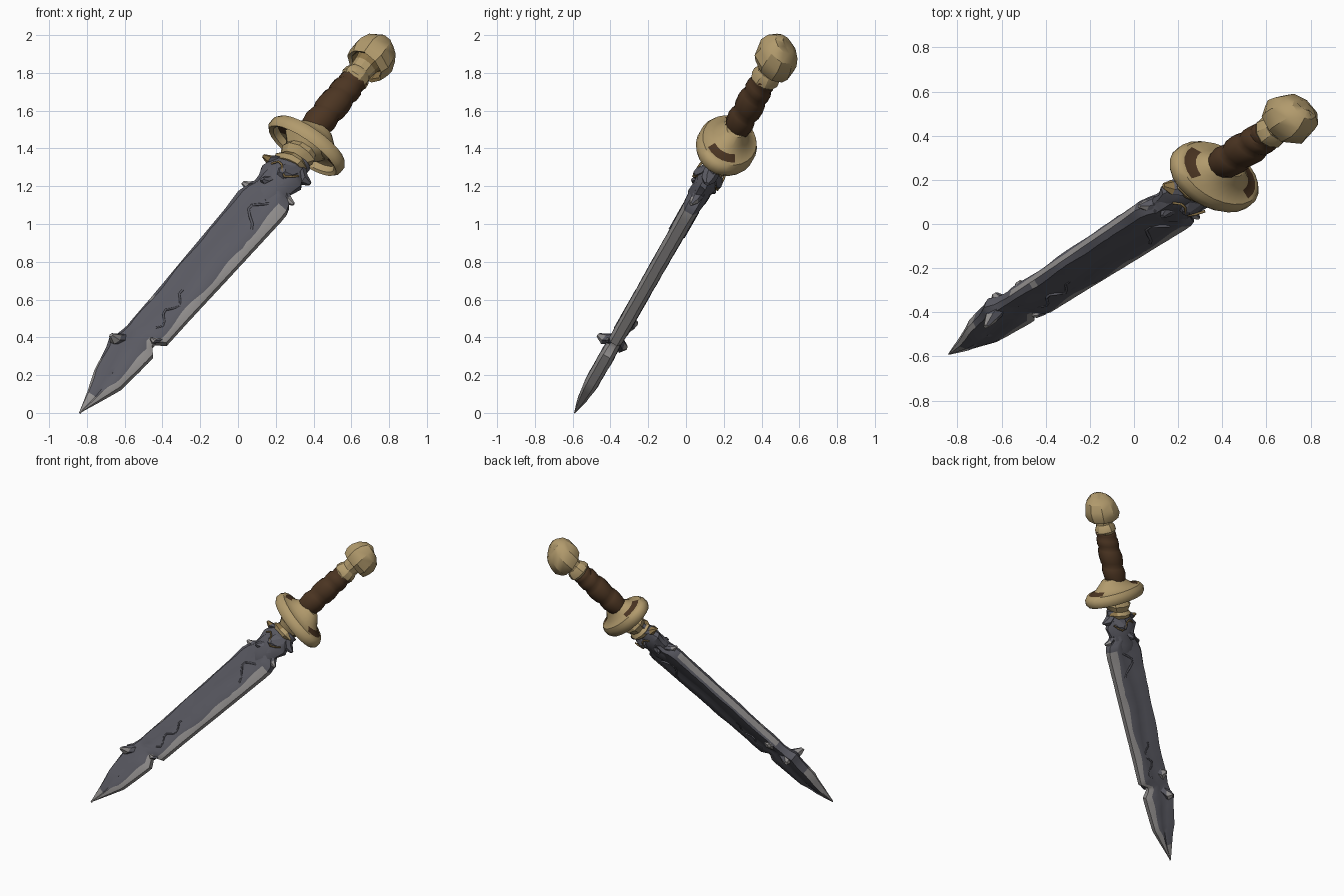
import bpy, bmesh, math, random
from mathutils import Matrix, Vector

random.seed(4)
if "Cube" in bpy.data.objects:
    bpy.data.objects.remove(bpy.data.objects["Cube"])

# Dagger frame: local x = blade width, y = thickness, z = distance from the tip
LENGTH = Vector((0.583, 0.402, 0.707)).normalized()
THICK = Vector((0, 0.87, -0.495)).normalized()
WIDTH = THICK.cross(LENGTH).normalized()
FRAME = Matrix((WIDTH, THICK, LENGTH)).transposed().to_4x4()
FRAME.translation = (-0.84, -0.59, 0)


def material(name, rgb):
    m = bpy.data.materials.new(name)
    m.use_nodes = True
    lin = [(c / 255) ** 2.2 for c in rgb] + [1]
    m.diffuse_color = lin
    m.node_tree.nodes["Principled BSDF"].inputs["Base Color"].default_value = lin
    return m


STEEL = material("dark steel", (90, 90, 98))
SILVER = material("worn silver edge", (146, 143, 142))
BRASS = material("pale brass", (176, 153, 108))
TARNISH = material("tarnished brass", (138, 115, 74))
LEATHER = material("brown leather", (77, 56, 39))


def finish(name, bm, mats, rule=None, angle=35):
    bmesh.ops.recalc_face_normals(bm, faces=bm.faces)
    if rule:
        for f in bm.faces:
            f.material_index = rule(f.calc_center_median(), f)
    mesh = bpy.data.meshes.new(name)
    bm.to_mesh(mesh)
    bm.free()
    for m in mats:
        mesh.materials.append(m)
    for p in mesh.polygons:
        p.use_smooth = True
    mesh.set_sharp_from_angle(angle=math.radians(angle))
    ob = bpy.data.objects.new(name, mesh)
    bpy.context.collection.objects.link(ob)
    ob.matrix_world = FRAME


def skin(bm, rings):
    """Join closed rings of points, cap both ends, return the faces by row."""
    rows = [[bm.verts.new(p) for p in r] for r in rings]
    n = len(rows[0])
    faces = []
    for a, b in zip(rows, rows[1:]):
        faces.append([bm.faces.new((a[i], a[(i + 1) % n], b[(i + 1) % n], b[i]))
                      for i in range(n)])
    bm.faces.new(rows[0])
    bm.faces.new(rows[-1])
    return faces


def lathe(profile, sides, sx=1, sy=1, cx=0, tilt=0, jitter=0, phase=0.8):
    bm = bmesh.new()
    rings = []
    for r, s in profile:
        ring = []
        for i in range(sides):
            a = math.tau * (i + 0.5) / sides
            k = r * (1 + random.uniform(-jitter, jitter))
            ring.append((cx + k * sx * math.cos(a), k * sy * math.sin(a),
                         s + tilt * math.cos(a + phase)))
        rings.append(ring)
    skin(bm, rings)
    return bm


# Blade: distance, left edge, right edge, half thickness
stations = [
    (0, -.002, .002, .003), (.12, -.036, .045, .026), (.25, -.082, .092, .04),
    (.40, -.112, .107, .042), (.465, -.135, .113, .042), (.507, -.112, .116, .04),
    (.55, -.104, .08, .036), (.575, -.1, .08, .036), (.61, -.1, .132, .04),
    (.8, -.096, .14, .042), (1.15, -.094, .16, .044), (1.45, -.092, .176, .046),
    (1.58, -.098, .183, .048), (1.63, -.085, .182, .05), (1.67, -.062, .17, .054),
    (1.70, -.06, .125, .055), (1.8, -.055, .12, .055)]
dense = []
for a, b in zip(stations, stations[1:]):
    steps = max(1, round((b[0] - a[0]) / 0.04))
    dense += [[u + (v - u) * k / steps for u, v in zip(a, b)] for k in range(steps)]
dense.append(stations[-1])
rings = []
for s, l, r, t in dense:
    w = r - l
    margin = min(w * .25, .036 + .009 * math.sin(s * 17) + .012 * (s > 1.3))
    mid = (l + r) / 2 + 0.015 * math.sin(s * 9)
    cols = [(l + margin * .5, .9), (mid - w * .12, .94), (mid, .76),
            (mid + w * .12, .97), (r - margin, .92), (r, .5)]
    bump = lambda: random.uniform(0.97, 1.03)
    front = [(x, -t * k * bump(), s) for x, k in [(l, .35)] + cols]
    back = [(x, t * k * bump(), s) for x, k in reversed([(l + .012, .55)] + cols)]
    rings.append(front + back)

# Worn edges are silver: right bevels and edge, left edge in places, whole tip
bm = bmesh.new()
for row, (s, *_), (s_end, *_) in zip(skin(bm, rings), dense, dense[1:]):
    worn = set()
    if s < 1.6:
        worn |= {5, 6, 7}
    if s < .3:
        worn |= {0, 13, 12}
    if s < .12:
        worn = set(range(14))
    if .6 < s < 1.55:
        worn |= {13}
    if .76 < s < .8:
        worn |= {0}
    for i in worn:
        row[i].material_index = 1
finish("blade", bm, [STEEL, SILVER], angle=40)

# Ricasso: lumpy steel block under the collar
ricasso = lathe([(.7, 1.6), (.95, 1.66), (.9, 1.73), (1.08, 1.79), (.85, 1.85),
                 (.75, 1.92)], 12, .115, .062, .035, .012, .07)
finish("ricasso", ricasso, [STEEL])


def shard(name, base, tip, rx, ry, mats):
    """Chipped splinter, curling from a broad base to a blunt point."""
    base, tip = Vector(base), Vector(tip)
    reach = (tip - base).length
    side = (tip - base).cross(Vector((0, 0, 1))).normalized()
    rings = []
    for k, size in ((0, 1), (.5, .85), (1, .3)):
        c = base.lerp(tip, k) + Vector((0, 0, -.015 * math.sin(k * math.pi)))
        rings.append([c + side * rx * size * math.cos(i * math.tau / 6)
                      + Vector((0, 0, ry * size * math.sin(i * math.tau / 6)))
                      for i in range(6)])
    b = bmesh.new()
    skin(b, rings)
    finish(name, b, mats,
           lambda c, f: min(len(mats) - 1, int((c - base).length > reach * .72)), 30)


# Torn splinters on the blade and ricasso
shard("tip_curl_front", (-.07, -.01, .50), (-.108, -.095, .44), .035, .045, [STEEL, SILVER])
shard("tip_curl_back", (-.05, .01, .52), (-.085, .068, .475), .04, .05, [STEEL, SILVER])
shard("edge_curl_back", (-.04, .01, .66), (-.08, .052, .65), .04, .05, [STEEL, SILVER])
shard("notch_hook", (.10, -.02, .60), (.055, -.045, .57), .018, .02, [STEEL, SILVER])
shard("left_lower_hook", (-.05, 0, 1.68), (-.11, -.02, 1.635), .03, .03, [STEEL, SILVER])
shard("left_upper_hook", (-.03, 0, 1.87), (-.118, -.01, 1.835), .045, .03, [STEEL, TARNISH])
shard("right_lower_hook", (.11, 0, 1.73), (.185, -.01, 1.69), .03, .03, [STEEL, SILVER])
shard("right_upper_hook", (.10, 0, 1.88), (.178, .01, 1.85), .045, .035, [STEEL])
for n, label in ((-1, "front"), (1, "back")):
    shard(label + "_ricasso_flap", (.05, n * .03, 1.85), (.04, n * .08, 1.79), .06, .06, [STEEL])
    shard(label + "_ricasso_flap_low", (.0, n * .03, 1.75), (-.02, n * .07, 1.69), .035, .035,
          [STEEL])


def ridge(name, points, radius, mat):
    """Raised crooked seam lying on a surface."""
    cu = bpy.data.curves.new(name, "CURVE")
    cu.dimensions = "3D"
    cu.bevel_depth = radius
    cu.bevel_resolution = 1
    sp = cu.splines.new("POLY")
    sp.points.add(len(points) - 1)
    for p, q in zip(sp.points, points):
        p.co = (*q, 1)
    cu.materials.append(mat)
    ob = bpy.data.objects.new(name, cu)
    bpy.context.collection.objects.link(ob)
    ob.matrix_world = FRAME


# Crooked seams on both faces, and thin tarnished trim at the root
for n, label in ((-1, "front"), (1, "back")):
    ridge(label + "_lower_seam", [(.04 + .025 * math.sin(i * 1.3), n * .036, .64 + i * .03)
                                  for i in range(10)], .006, STEEL)
    ridge(label + "_upper_seam", [(.06 + .045 * math.cos(i * .9), n * .042, 1.42 + i * .03)
                                  for i in range(7)], .007, STEEL)
    ridge(label + "_root_trim", [(-.04 + i * .027, n * (.075 - .002 * (i - 3) ** 2),
                                  1.80 + .03 * math.sin(i * 1.2)) for i in range(7)], .006, TARNISH)

# Collar between blade and guard
collar = lathe([(.08, 1.86), (.095, 1.885), (.075, 1.91), (.098, 1.95), (.085, 1.98),
                (.13, 2.03)], 10, 1, .85, .025, .018, .08)
finish("collar", collar, [BRASS, TARNISH], lambda c, f: int(1.89 < c.z < 1.91), 30)

# Guard: oval dome with a rolled rim and leather insets at its two ends
guard_profile = [(.4, 2.02), (.58, 2.035), (.8, 2.03), (.84, 1.995), (.93, 1.985), (1.0, 2.005),
                 (1.0, 2.04), (.92, 2.065), (.84, 2.068), (.62, 2.085), (.48, 2.115),
                 (.32, 2.15)]


def guard_colour(c, f):
    x, y = (c.x - .03) / .236, c.y / .16
    r = math.hypot(x, y)
    above = .6 < r < .84 and c.z > 2.05 and abs(x) > .78 * r
    below = .58 < r < .8 and c.z < 2.04 and abs(x) > .9 * r
    return int(above or below)


guard = lathe(guard_profile, 24, .236, .16, .03)
finish("guard", guard, [BRASS, LEATHER], guard_colour, 45)

# Leather grip with slanted wrappings
grip = lathe([(.066, 2.11), (.076, 2.14), (.084, 2.19), (.08, 2.225), (.074, 2.24),
              (.083, 2.27), (.086, 2.32), (.08, 2.36), (.073, 2.375), (.08, 2.40),
              (.079, 2.44), (.07, 2.455), (.075, 2.475), (.072, 2.5), (.055, 2.515)],
             14, 1, .92, 0, .02, .02)
finish("grip", grip, [LEATHER], angle=45)

# Pommel: flared neck under a faceted cap that is lifted at the front
neck = lathe([(.06, 2.47), (.078, 2.50), (.074, 2.53), (.06, 2.555), (.066, 2.6),
              (.08, 2.66)], 10, jitter=.04)
finish("pommel_neck", neck, [BRASS, TARNISH], lambda c, f: int(c.z > 2.6), 30)
cap = lathe([(.05, 2.665), (.085, 2.65), (.095, 2.605), (.112, 2.595), (.127, 2.635),
             (.122, 2.68), (.104, 2.73), (.062, 2.765), (.02, 2.772)],
            9, 1, .95, 0, .02, .05, math.pi / 2)
finish("pommel_cap", cap, [BRASS, TARNISH],
       lambda c, f: int(c.z < 2.68 and c.xy.length < .095), 32)
